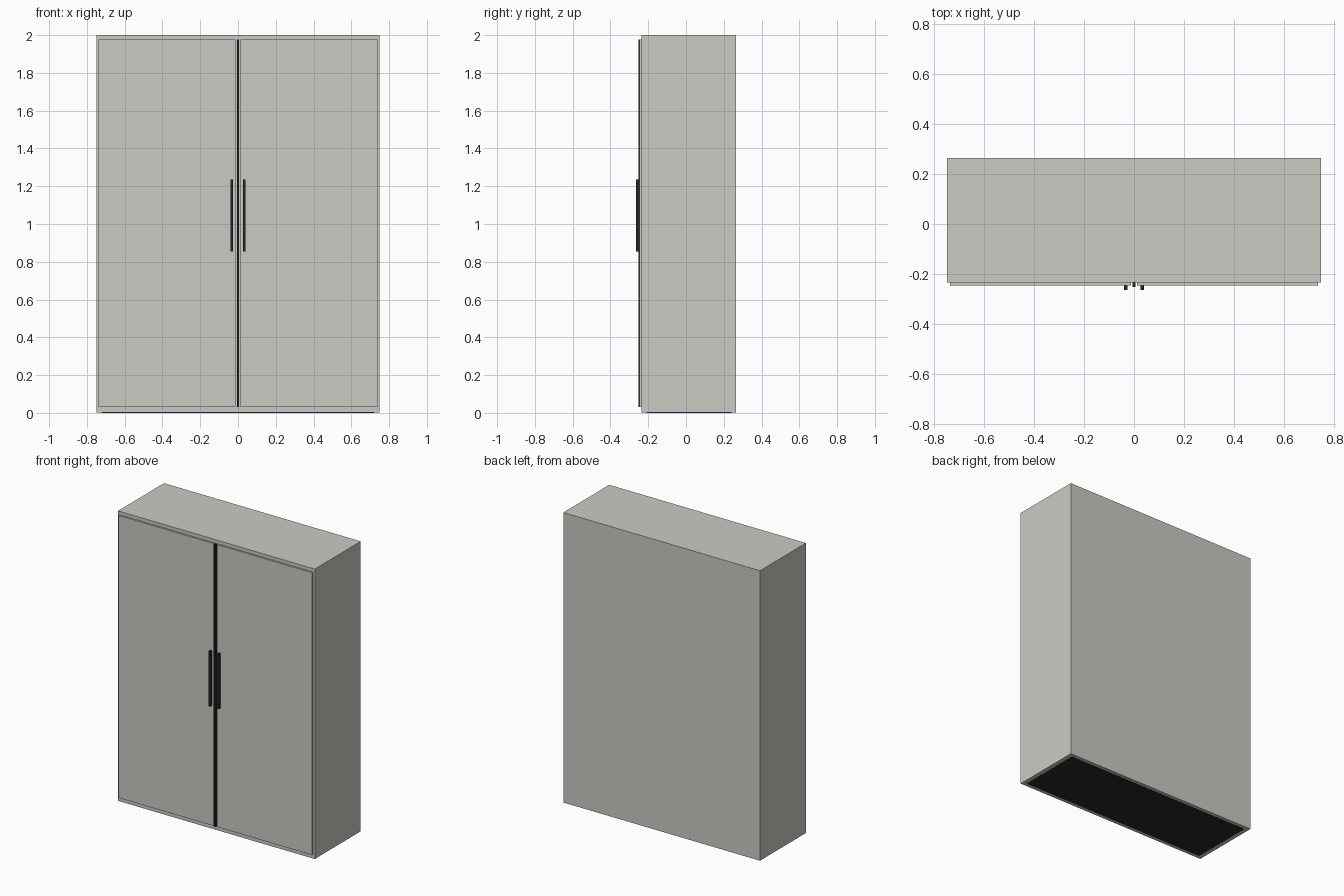
import bpy

if "Cube" in bpy.data.objects:
    bpy.data.objects.remove(bpy.data.objects["Cube"])


def material(name, rgb):
    m = bpy.data.materials.new(name)
    m.diffuse_color = (*rgb, 1)
    m.use_nodes = True
    m.node_tree.nodes["Principled BSDF"].inputs["Base Color"].default_value = m.diffuse_color
    return m


PAINT = material("warm_grey", (0.60, 0.59, 0.55))
DARK = material("near_black", (0.02, 0.02, 0.022))


def box(name, x, y, z, mat, bevel=0.0):
    """Box from (min, max) ranges, with optional bevelled edges."""
    lo, hi = zip(x, y, z)
    bpy.ops.mesh.primitive_cube_add(size=1, location=[(a + b) / 2 for a, b in zip(lo, hi)])
    ob = bpy.context.object
    ob.name = name
    ob.scale = [b - a for a, b in zip(lo, hi)]
    bpy.ops.object.transform_apply(location=False, rotation=False, scale=True)
    ob.data.materials.append(mat)
    if bevel:
        mod = ob.modifiers.new("bevel", "BEVEL")
        mod.width = bevel
        mod.segments = 2
    return ob


# Cabinet carcass, with the dark base panel just proud of its underside
box("cabinet_body", (-0.75, 0.75), (-0.235, 0.265), (0.001, 2.0), PAINT)
box("base_plinth", (-0.72, 0.72), (-0.21, 0.24), (0.0, 0.08), DARK)

# Doors and bar handles, mirrored about the centre
for side, s in (("left", -1), ("right", 1)):
    box(f"{side}_door", sorted((s * 0.013, s * 0.738)), (-0.247, -0.235), (0.03, 1.976), PAINT)
    box(f"{side}_handle", sorted((s * 0.026, s * 0.040)), (-0.265, -0.245), (0.854, 1.236), DARK, 0.003)

# Dark strip between the doors
box("centre_strip", (-0.006, 0.006), (-0.252, -0.235), (0.03, 1.976), DARK)
